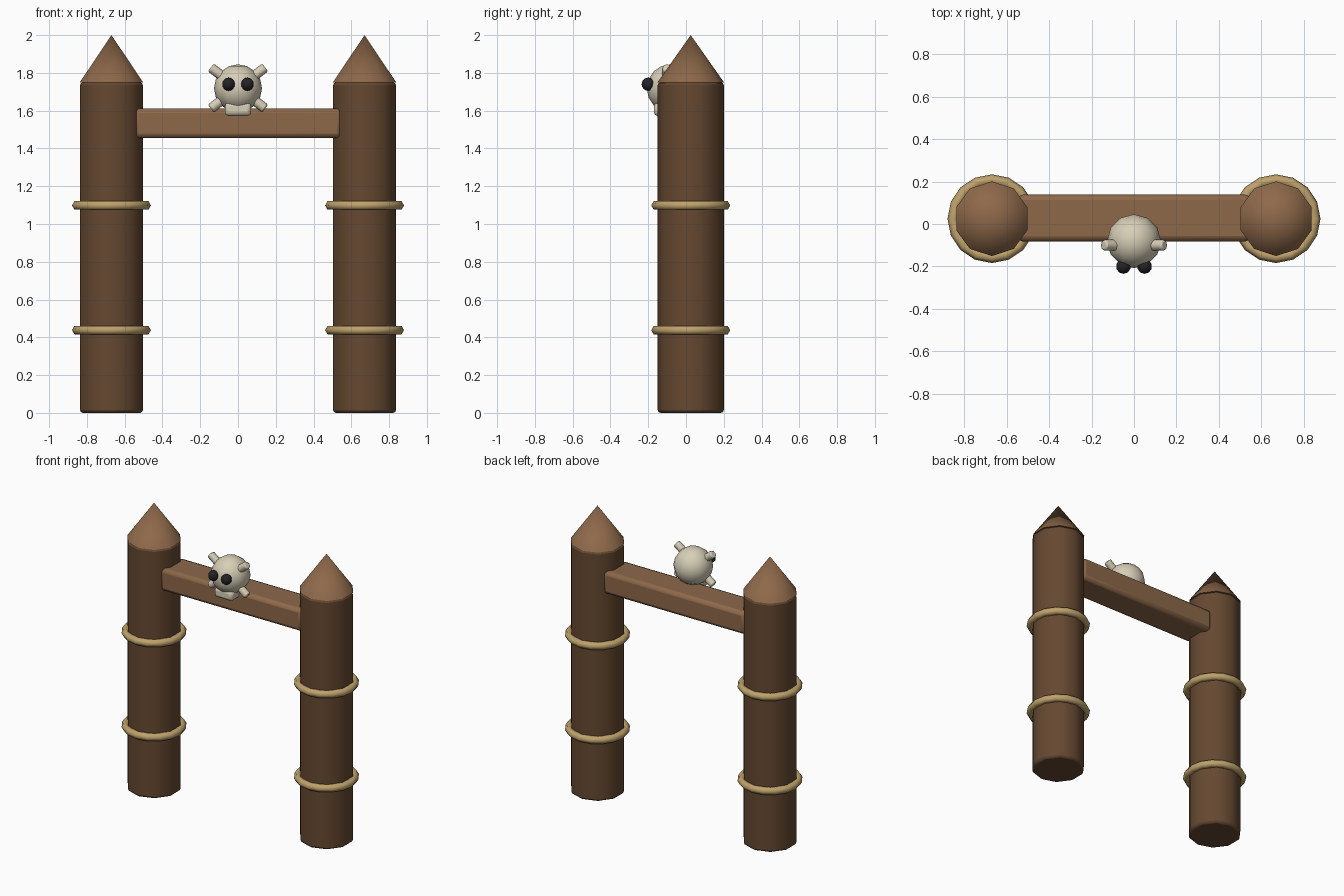
import bpy, math
from mathutils import Vector

if "Cube" in bpy.data.objects:
    bpy.data.objects.remove(bpy.data.objects["Cube"])

CY = 0.025  # depth centre of posts and beam


def material(name, rgb):
    m = bpy.data.materials.new(name)
    m.diffuse_color = (*rgb, 1)
    m.use_nodes = True
    m.node_tree.nodes["Principled BSDF"].inputs["Base Color"].default_value = m.diffuse_color
    return m


DARK = material("dark_wood", (0.13, 0.065, 0.03))
LIGHT = material("light_wood", (0.27, 0.14, 0.068))
ROPE = material("rope", (0.52, 0.36, 0.15))
BONE = material("bone", (0.68, 0.62, 0.47))
BLACK = material("eye_black", (0.017, 0.016, 0.018))


def finish(name, mat, bevel=0, segments=2, angle=65):
    ob = bpy.context.object
    ob.name = name
    ob.data.materials.append(mat)
    bpy.ops.object.transform_apply(location=False, rotation=False, scale=True)
    if bevel:
        b = ob.modifiers.new("bevel", 'BEVEL')
        b.width, b.segments = bevel, segments
        b.limit_method, b.angle_limit = 'ANGLE', math.radians(65)
    bpy.ops.object.shade_smooth_by_angle(angle=math.radians(angle))
    if bevel:  # bevelled parts are smooth all over
        bpy.ops.object.shade_smooth()
    return ob


def box(name, loc, size, mat, bevel):
    bpy.ops.mesh.primitive_cube_add(size=1, location=loc)
    bpy.context.object.scale = size
    return finish(name, mat, bevel)


for side, x in (("left", -0.67), ("right", 0.67)):
    # ten-sided post with pointed cap
    bpy.ops.mesh.primitive_cylinder_add(vertices=10, radius=0.175, depth=1.75,
                                        location=(x, CY, 0.875))
    finish(side + "_post", DARK, 0.015)
    bpy.ops.mesh.primitive_cone_add(vertices=10, radius1=0.176, radius2=0, depth=0.25,
                                    location=(x, CY, 1.875))
    finish(side + "_post_point", LIGHT)
    # rope bands
    for level, z in (("lower", 0.438), ("upper", 1.098)):
        bpy.ops.mesh.primitive_torus_add(major_segments=16, minor_segments=6,
                                         major_radius=0.183, minor_radius=0.026,
                                         location=(x, CY, z))
        finish(f"{side}_{level}_rope", ROPE, angle=70)

# crossbeam
box("crossbeam", (0, CY + 0.003, 1.533), (1.10, 0.22, 0.157), LIGHT, 0.025)

# skull: head, jaw, eyes
bpy.ops.mesh.primitive_uv_sphere_add(segments=12, ring_count=8, radius=0.127,
                                     location=(0, -0.081, 1.718))
finish("skull", BONE)
box("jaw", (0, -0.12, 1.607), (0.14, 0.10, 0.07), BONE, 0.02)
for side, s in (("left", -1), ("right", 1)):
    bpy.ops.mesh.primitive_uv_sphere_add(segments=10, ring_count=8, radius=0.035,
                                         location=(s * 0.05, -0.20, 1.74))
    finish(side + "_eye", BLACK)

# crossed bones through the skull
for name, s in (("rising_bone", 1), ("falling_bone", -1)):
    d = Vector((s * math.cos(math.radians(37)), 0, math.sin(math.radians(37))))
    bpy.ops.mesh.primitive_cylinder_add(vertices=8, radius=0.026, depth=0.36,
                                        location=(0, -0.10, 1.72),
                                        rotation=d.to_track_quat('Z', 'Y').to_euler())
    finish(name, BONE, 0.008)
